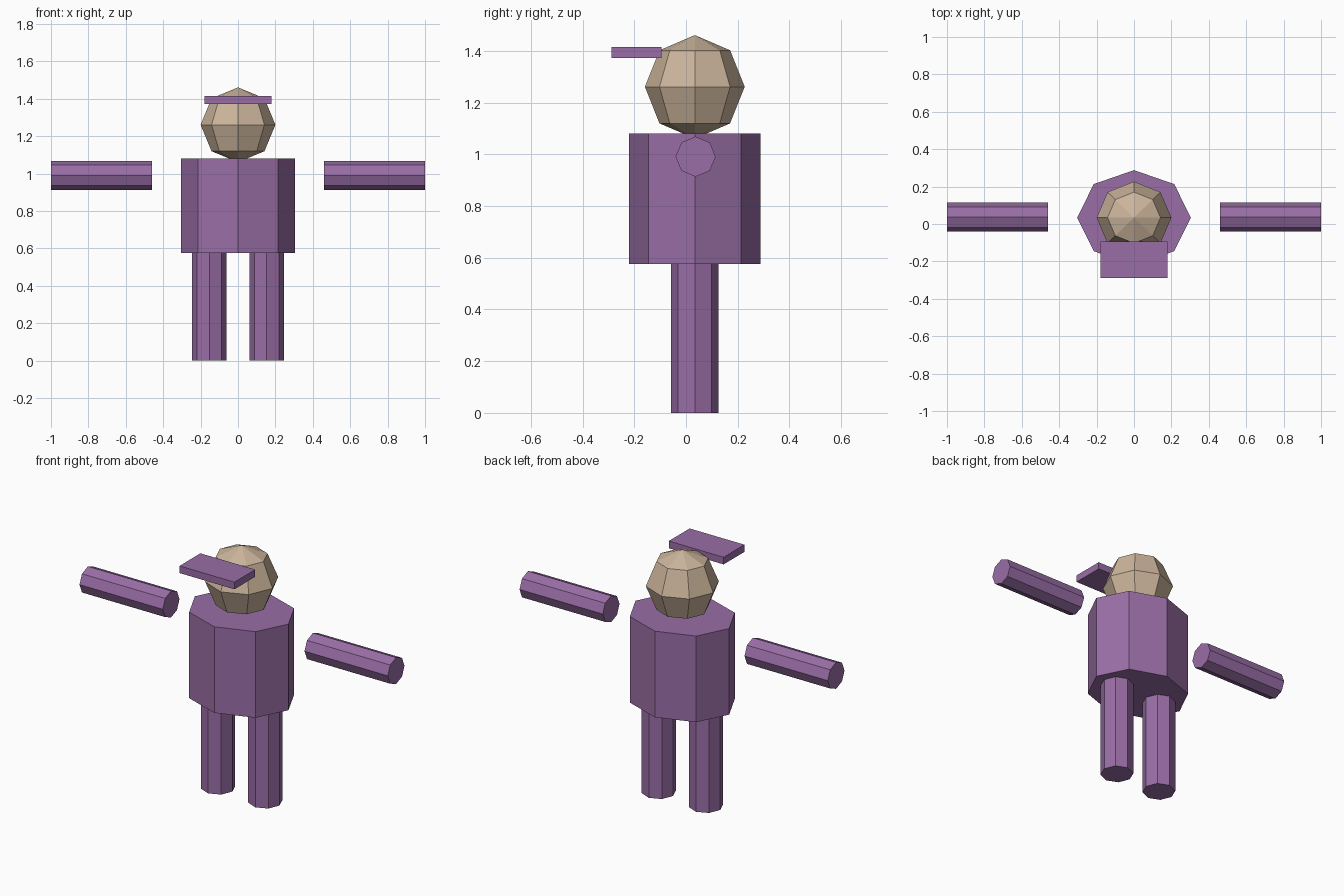
import bpy
from math import pi

if "Cube" in bpy.data.objects:
    bpy.data.objects.remove(bpy.data.objects["Cube"])

CY = 0.034  # shared depth centre of the figure


def material(name, color):
    m = bpy.data.materials.new(name)
    m.diffuse_color = (*color, 1)
    m.use_nodes = True
    m.node_tree.nodes["Principled BSDF"].inputs["Base Color"].default_value = m.diffuse_color
    return m


purple = material("purple_cloth", (0.32, 0.155, 0.38))
tan = material("tan_skin", (0.60, 0.46, 0.33))


def finish(name, mat, scale=(1, 1, 1)):
    ob = bpy.context.object
    ob.name = name
    ob.scale = scale
    ob.data.materials.append(mat)
    return ob


def prism(name, radius, length, loc, rot=(0, 0, 0), scale=(1, 1, 1)):
    bpy.ops.mesh.primitive_cylinder_add(vertices=8, radius=radius, depth=length,
                                        location=loc, rotation=rot)
    return finish(name, purple, scale)


# Torso: octagonal prism, slightly flattened front to back
prism("torso", 0.304, 0.505, (0, CY, 0.8275), scale=(1, 0.835, 1))

# Legs and detached outstretched arms
for side, s in (("left", 1), ("right", -1)):
    prism(side + "_leg", 0.0925, 0.575, (s * 0.153, CY, 0.2875))
    prism(side + "_arm", 0.0775, 0.54, (s * 0.73, CY + 0.003, 0.991), rot=(0, pi / 2, 0))

# Head: low-poly sphere
bpy.ops.mesh.primitive_uv_sphere_add(segments=8, ring_count=4, radius=0.2,
                                     location=(0, CY, 1.261))
finish("head", tan, (1, 0.965, 1))

# Cap brim: flat slab at the forehead
bpy.ops.mesh.primitive_cube_add(size=1, location=(0, -0.191, 1.394))
finish("cap_brim", purple, (0.356, 0.193, 0.042))
